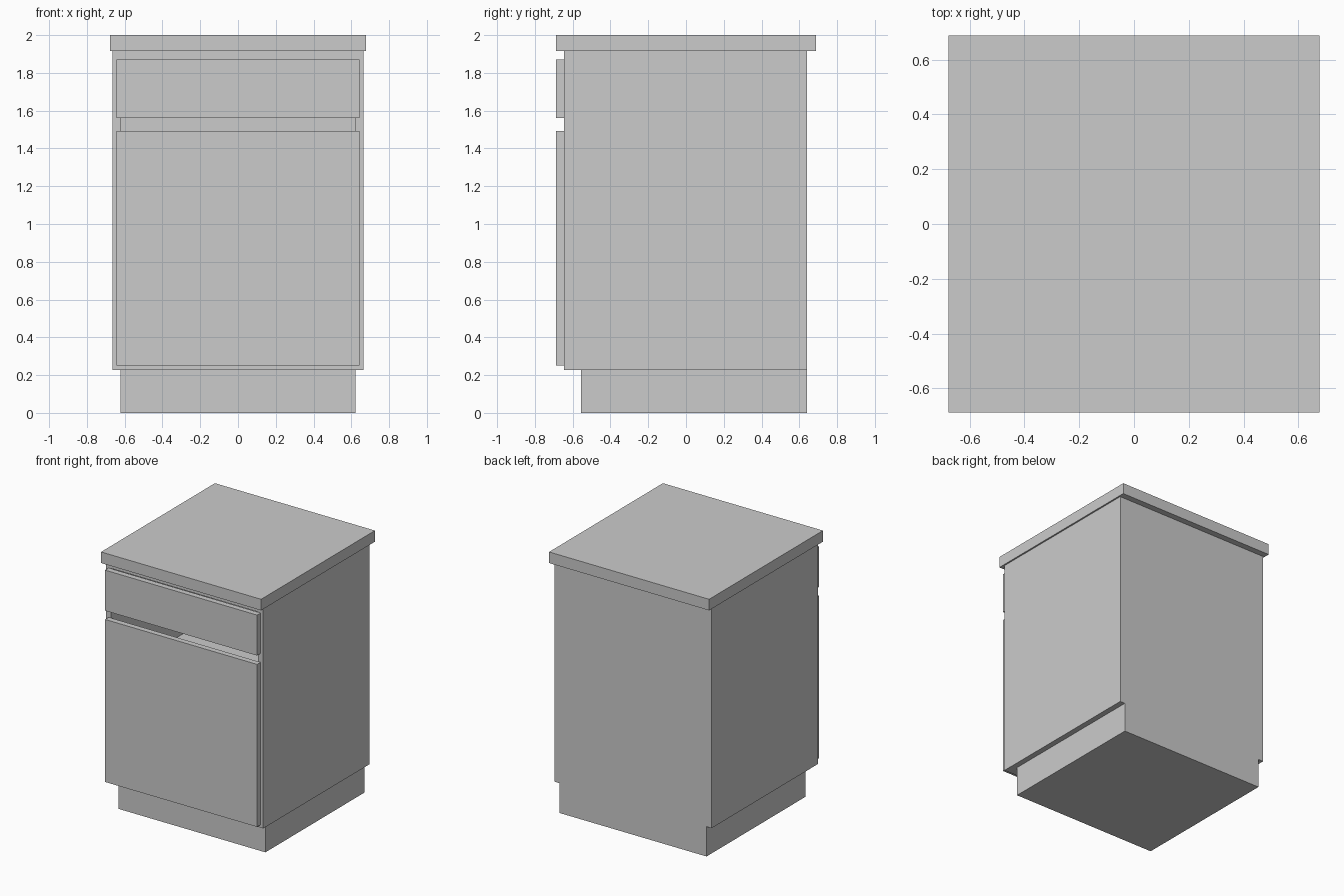
import bpy

if "Cube" in bpy.data.objects:
    bpy.data.objects.remove(bpy.data.objects["Cube"])


def box(name, x, y, z):
    """Axis-aligned box from (min, max) ranges."""
    bpy.ops.mesh.primitive_cube_add(size=1, location=[(a + b) / 2 for a, b in (x, y, z)])
    ob = bpy.context.object
    ob.name = name
    ob.scale = [b - a for a, b in (x, y, z)]
    bpy.ops.object.transform_apply(location=False, rotation=False, scale=True)
    return ob


T = 0.043                      # board thickness
W = 0.665                      # half width of the carcass
FRONT, BACK = -0.645, 0.64     # carcass depth
BOTTOM, TOP = 0.228, 1.915     # carcass height

# Recessed plinth and overhanging worktop
box("plinth", (-W + T, W - T), (-0.557, BACK), (0, BOTTOM))
box("worktop", (-0.677, 0.677), (-0.688, 0.688), (TOP, 2.0))

# Carcass: one shell hollowed out from the front
carcass = box("carcass", (-W, W), (FRONT, BACK), (BOTTOM, TOP))
cutter = box("carcass_cutter", (-W + T, W - T), (FRONT - 0.2, BACK - T), (BOTTOM + T, TOP - T))
hollow = carcass.modifiers.new("hollow", 'BOOLEAN')
hollow.object = cutter
hollow.operation = 'DIFFERENCE'
hollow.solver = 'EXACT'
bpy.context.view_layer.objects.active = carcass
bpy.ops.object.modifier_apply(modifier=hollow.name)
bpy.data.objects.remove(cutter)

# Inner shelf seen through the gap
box("shelf", (-W + T, W - T), (FRONT, BACK - T), (1.04 - T, 1.04))

# Drawer front and door, laid on the carcass front
for name, z in (("drawer_front", (1.56, 1.87)), ("door", (0.25, 1.493))):
    box(name, (-0.643, 0.643), (-0.688, FRONT), z)
